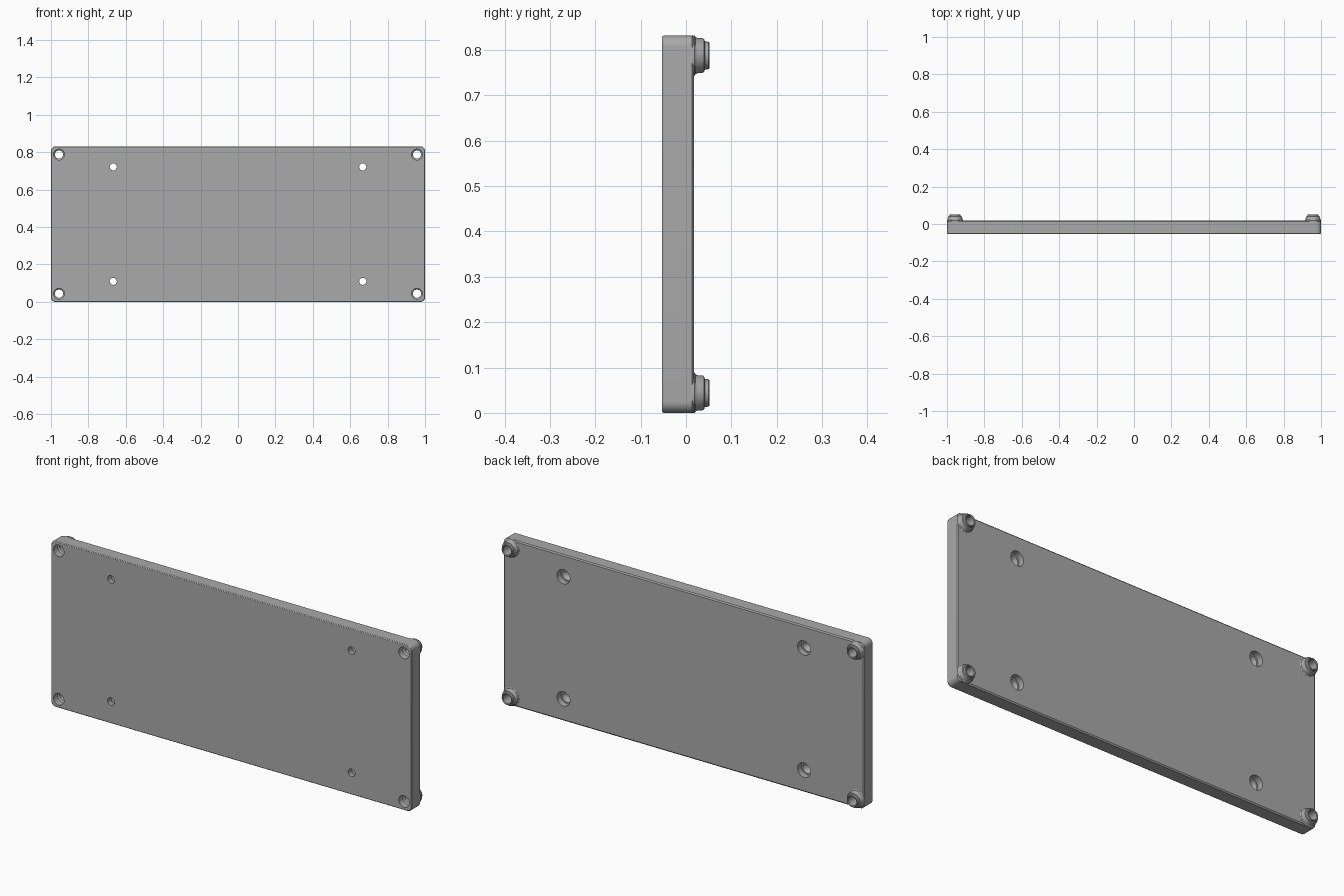
import bpy, bmesh, math

if "Cube" in bpy.data.objects:
    bpy.data.objects.remove(bpy.data.objects["Cube"])

ZC = 0.416            # half height of the plate
FRONT, BACK = -0.053, 0.018
TIP = 0.052
SEG = 32

gray = bpy.data.materials.new("gray")
gray.diffuse_color = (0.4, 0.4, 0.4, 1)
gray.use_nodes = True
gray.node_tree.nodes["Principled BSDF"].inputs["Base Color"].default_value = gray.diffuse_color


def loft(name, rings, closed=False):
    """Skin a list of equal-length rings; cap the ends or close the loop."""
    bm = bmesh.new()
    vs = [[bm.verts.new(p) for p in r] for r in rings]
    n = len(vs[0])
    pairs = list(zip(vs, vs[1:])) + ([(vs[-1], vs[0])] if closed else [])
    for a, b in pairs:
        for i in range(n):
            j = (i + 1) % n
            bm.faces.new((a[i], a[j], b[j], b[i]))
    if not closed:
        bm.faces.new(vs[0])
        bm.faces.new(vs[-1])
    bmesh.ops.recalc_face_normals(bm, faces=bm.faces)
    me = bpy.data.meshes.new(name)
    bm.to_mesh(me)
    bm.free()
    me.materials.append(gray)
    ob = bpy.data.objects.new(name, me)
    bpy.context.collection.objects.link(ob)
    return ob


def rounded_rect(y, inset, r=0.025):
    hx, hz, r = 1 - inset, ZC - inset, r - inset
    pts = []
    for k, (sx, sz) in enumerate(((1, 1), (-1, 1), (-1, -1), (1, -1))):
        for i in range(9):
            a = math.pi / 2 * (k + i / 8)
            pts.append((sx * (hx - r) + r * math.cos(a), y,
                        ZC + sz * (hz - r) + r * math.sin(a)))
    return pts


def circle(x, z, y, r, clamp=False):
    pts = []
    for i in range(SEG):
        a = 2 * math.pi * i / SEG
        px, pz = x + r * math.cos(a), z + r * math.sin(a)
        if clamp:  # keep the boss flare flush with the plate sides
            px, pz = max(-1, min(1, px)), max(0, min(2 * ZC, pz))
        pts.append((px, y, pz))
    return pts


def smooth(ob):
    bpy.ops.object.select_all(action='DESELECT')
    bpy.context.view_layer.objects.active = ob
    ob.select_set(True)
    bpy.ops.object.shade_smooth_by_angle(angle=math.radians(30))


# plate with softened front edge and chamfered back edge
plate = loft("plate", [rounded_rect(y, i) for y, i in (
    (FRONT, 0.004), (FRONT + 0.0015, 0.0015), (FRONT + 0.004, 0),
    (BACK - 0.005, 0), (BACK, 0.006))])

# hole profiles as (y, radius)
corner_hole = [(-0.07, 0.029), (-0.02, 0.029), (-0.014, 0.022), (0.03, 0.022)]
screw_hole = [(-0.07, 0.019), (-0.03, 0.019), (-0.012, 0.028),
              (-0.012, 0.036), (0.03, 0.036)]
# boss: flared foot, shoulder, narrow tip, bore
boss_profile = [(0.012, 0.022), (0.012, 0.046), (0.0185, 0.0455),
                (0.021, 0.041), (0.025, 0.039), (0.036, 0.0385),
                (0.040, 0.036), (0.0415, 0.031), (0.050, 0.030),
                (TIP, 0.028), (TIP, 0.025), (0.049, 0.022)]

cutters = []
for sx in (-1, 1):
    for sz in (-1, 1):
        for x, dz, prof in ((0.957, 0.372, corner_hole), (0.667, 0.306, screw_hole)):
            c = loft("hole_cutter", [circle(sx * x, ZC + sz * dz, y, r) for y, r in prof])
            c.hide_render = True
            cutters.append(c)
        x, z = sx * 0.957, ZC + sz * 0.372
        boss = loft("corner_boss", [circle(x, z, y, r, True) for y, r in boss_profile], True)
        smooth(boss)

# drill the plate
for c in cutters:
    m = plate.modifiers.new("drill", 'BOOLEAN')
    m.operation, m.solver, m.object = 'DIFFERENCE', 'EXACT', c
dg = bpy.context.evaluated_depsgraph_get()
drilled = bpy.data.meshes.new_from_object(plate.evaluated_get(dg))
plate.modifiers.clear()
plate.data = drilled
for c in cutters:
    bpy.data.objects.remove(c)
smooth(plate)
